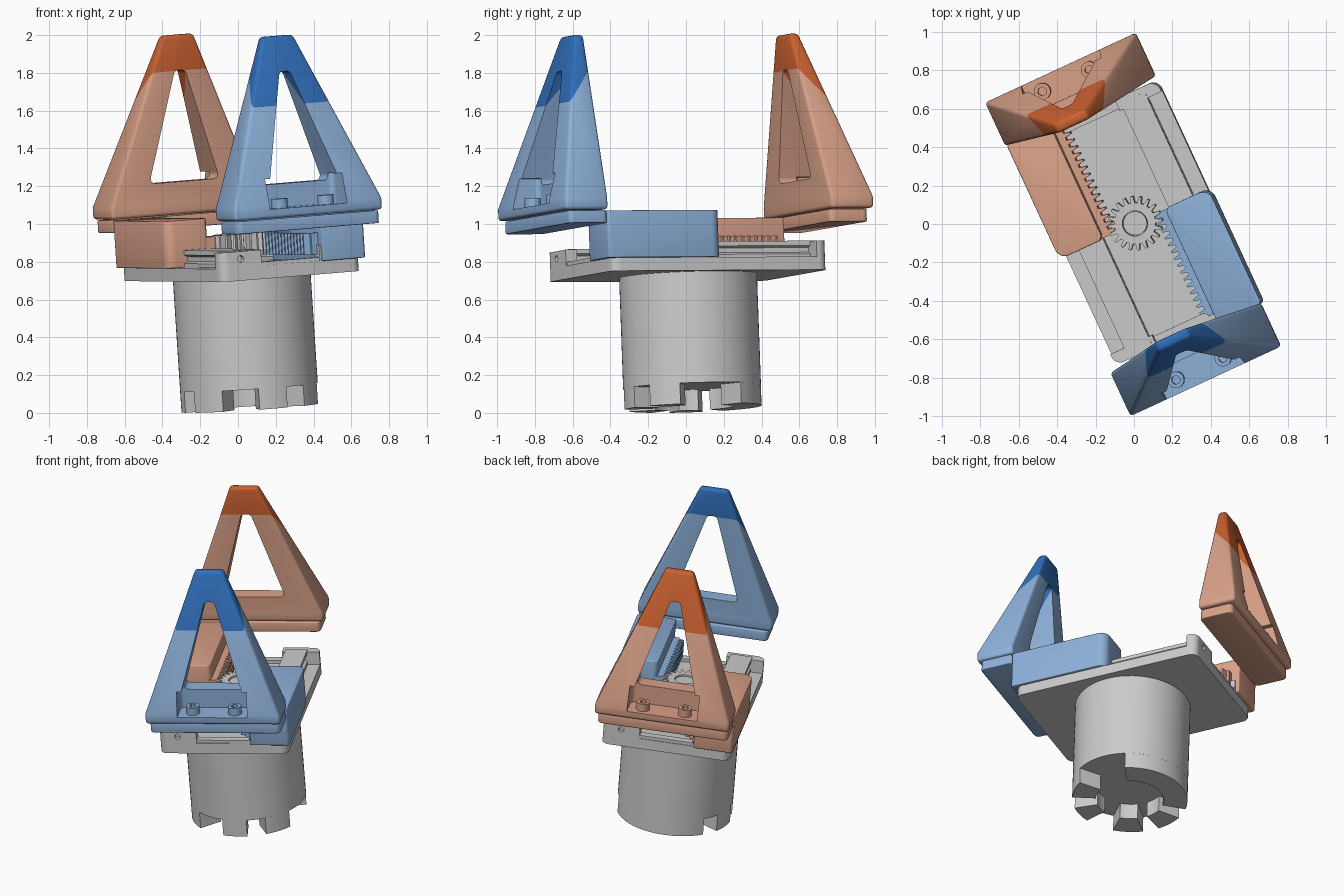
import bpy, bmesh
from math import sin, cos, pi, radians
from mathutils import Matrix, Vector

if "Cube" in bpy.data.objects:
    bpy.data.objects.remove(bpy.data.objects["Cube"])

# Whole gripper is modelled upright, then leaned and turned into place
W = Vector((-.065, -.036, 1)).normalized()
V = Vector((-.42, .906, .0053)).normalized()
U = V.cross(W)
V = W.cross(U)
POSE = Matrix.Translation((.065, .036, .027)) @ Matrix((U, V, W)).transposed().to_4x4()
TURN = Matrix.Rotation(pi, 4, 'Z')


def material(name, col):
    m = bpy.data.materials.new(name)
    m.diffuse_color = (*col, 1)
    m.use_nodes = True
    m.node_tree.nodes["Principled BSDF"].inputs["Base Color"].default_value = m.diffuse_color
    return m


BLUE = material("light_blue", (.27, .44, .70)), material("deep_blue", (.03, .16, .50))
ORANGE = material("light_orange", (.70, .36, .25)), material("deep_orange", (.60, .12, .03))


def rect(x0, x1, y0, y1):
    return [(x0, y0), (x1, y0), (x1, y1), (x0, y1)]


def rounded(pts, r, n=6):
    """Fillet polygon corners; r is one radius or one per corner."""
    rs = r if isinstance(r, (list, tuple)) else [r] * len(pts)
    out = []
    for i, p in enumerate(pts):
        p = Vector(p)
        a = (Vector(pts[i - 1]) - p).normalized()
        b = (Vector(pts[(i + 1) % len(pts)]) - p).normalized()
        if rs[i] <= 0:
            out.append(tuple(p))
            continue
        half = a.angle(b) / 2
        c = p + (a + b).normalized() * rs[i] / sin(half)
        s, e = p + a * rs[i] / (sin(half) / cos(half)) - c, p + b * rs[i] / (sin(half) / cos(half)) - c
        out += [tuple(c + s.lerp(e, k / n).normalized() * rs[i]) for k in range(n + 1)]
    return out


def circle(r, n=48, x=0, y=0):
    return [(x + r * cos(2 * pi * k / n), y + r * sin(2 * pi * k / n)) for k in range(n)]


def finish(bm, name, bevel=0):
    bmesh.ops.recalc_face_normals(bm, faces=bm.faces)
    if bevel:
        es = [e for e in bm.edges if e.calc_face_angle(0) > .6]
        bmesh.ops.bevel(bm, geom=es, offset=bevel, segments=3, profile=.5, affect='EDGES', clamp_overlap=True)
    me = bpy.data.meshes.new(name)
    bm.to_mesh(me)
    bm.free()
    ob = bpy.data.objects.new(name, me)
    bpy.context.collection.objects.link(ob)
    return ob


def prism(name, pts, lo, hi, plane='xy', bevel=0):
    bm = bmesh.new()
    at = (lambda p, h: (p[0], p[1], h)) if plane == 'xy' else (lambda p, h: (p[0], h, p[1]))
    a, b = ([bm.verts.new(at(p, h)) for p in pts] for h in (lo, hi))
    bm.faces.new(a)
    bm.faces.new(b)
    for i in range(len(pts)):
        j = (i + 1) % len(pts)
        bm.faces.new((a[i], a[j], b[j], b[i]))
    return finish(bm, name, bevel)


def cut(ob, *cutters):
    bpy.context.view_layer.objects.active = ob
    for c in cutters:
        m = ob.modifiers.new("cut", 'BOOLEAN')
        m.operation, m.object, m.solver = 'DIFFERENCE', c, 'EXACT'
        bpy.ops.object.modifier_apply(modifier=m.name)
        bpy.data.objects.remove(c)
    return ob


# Motor housing with a castellated bottom coupling
prism("housing", circle(.365, 72), .11, .71)
for k, (a0, a1) in enumerate([(45, 155), (172, 200), (217, 247), (278, 303), (322, 350)]):
    angs = [radians(a0 - 25 + (a1 - a0) * i / 16) for i in range(17)]
    prism(f"coupling_tooth_{k}", [(.365 * cos(t), .365 * sin(t)) for t in angs]
          + [(.215 * cos(t), .215 * sin(t)) for t in reversed(angs)], 0, .115)

# Base plate, rails and end posts
prism("base_plate", rounded(rect(-.41, .41, -.63, .63), .05), .70, .77)
for s in (-1, 1):
    rail = [(.19, .76), (.33, .76), (.33, .79), (.31, .80), (.31, .825), (.33, .835), (.33, .86),
            (.19, .86), (.19, .835), (.21, .825), (.21, .80), (.19, .79)]
    prism("rail", [(s * u, w) for u, w in rail], -.60, .60, 'xz')
    prism("end_step", rect(-.2, .2, s * .60 - .025, s * .60 + .025), .75, .79)
    for t in (-1, 1):
        pts = [(s * .17, t * .565), (s * .41, t * .565), (s * .41, t * .63), (s * .17, t * .63)]
        post = prism("end_post", rounded(pts, [0, 0, .05, 0]), .76, .855)
        cut(post, prism("hole", circle(.018, 20, s * .29, .815), t * .6, t * .7, 'xz'))

# Pinion gear
N, R = 20, .125
gear = []
for k in range(N):
    for off, r in ((-.32, .108), (-.13, .142), (.13, .142), (.32, .108)):
        t = 2 * pi * (k + off) / N
        gear.append((r * cos(t), r * sin(t)))
cut(prism("pinion_gear", gear, .83, .925), prism("bore", circle(.066, 40), .8, 1))
prism("pinion_shaft", circle(.062, 40), .75, .915)

# One jaw: slider block, rack, mount plate, finger and screws
jaw = [prism("slider_block", rounded(rect(.18, .43, -.655, .005), [.0, .02, .055, .03]), .77, 1.02, bevel=.006)]
pitch, rack = 2 * pi * R / N, [(.2, 0)]
for k in range(15):
    v = -k * pitch
    rack += [(.142, v), (.142, v - pitch * .18), (.108, v - pitch * .37), (.108, v - pitch * .63),
             (.142, v - pitch * .82)]
rack += [(.142, -.60), (.2, -.60)]
jaw.append(prism("gear_rack", rack, .805, .92))
jaw.append(prism("mount_plate", rounded(rect(-.41, .425, -.875, -.65), .03), .955, 1.022, bevel=.006))

# Tapered finger: straight foot, then a pyramid up to a narrow tip
bm = bmesh.new()
rings = [[bm.verts.new((u, v, w)) for u, v in rect(*r)] for w, r in (
    (1.026, (-.432, .432, -.90, -.65)), (1.09, (-.432, .432, -.90, -.65)), (1.978, (-.09, .09, -.655, -.60)))]
for lo, hi in zip(rings, rings[1:]):
    for i in range(4):
        bm.faces.new((lo[i], lo[i - 1], hi[i - 1], hi[i]))
bm.faces.new(rings[0])
bm.faces.new(rings[-1])
finger = finish(bm, "finger", .018)
window = rounded([(-.205, 1.2), (.205, 1.2), (.03, 1.79), (-.03, 1.79)], .026)
pocket = rounded(rect(-.225, .225, -1, -.745), [0, 0, .03, .03])
cut(finger, prism("window", window, -1.1, -.4, 'xz'), prism("pocket", pocket, 1.075, 1.235))
bm = bmesh.new()
bm.from_mesh(finger.data)
co, no = Vector((0, -.65, 1.74)), Vector((0, -1.2, 1)).normalized()
bmesh.ops.bisect_plane(bm, geom=bm.verts[:] + bm.edges[:] + bm.faces[:], plane_co=co, plane_no=no)
for f in bm.faces:
    f.material_index = int((f.calc_center_median() - co).dot(no) > 0 and f.calc_center_median().z > 1.5)
bm.to_mesh(finger.data)
bm.free()
jaw.append(finger)
for u in (-.135, .135):
    screw = prism("finger_screw", circle(.043, 28, u, -.828), 1.06, 1.125)
    jaw.append(cut(screw, prism("socket", circle(.024, 6, u, -.828), 1.09, 1.2)))

# Mirror jaw is the same parts turned half way round the axis
for ob in jaw:
    twin = ob.copy()
    twin.data = ob.data.copy()
    bpy.context.collection.objects.link(twin)
    twin.name = "opposite_" + ob.name
    twin.data.transform(TURN)
    for o, mats in ((ob, BLUE), (twin, ORANGE)):
        idx = [p.material_index for p in o.data.polygons]
        o.data.materials.clear()
        for m in mats:
            o.data.materials.append(m)
        o.data.polygons.foreach_set("material_index", idx)

for ob in bpy.context.collection.objects:
    ob.data.shade_smooth()
    ob.data.set_sharp_from_angle(angle=radians(32))
    ob.matrix_world = POSE
